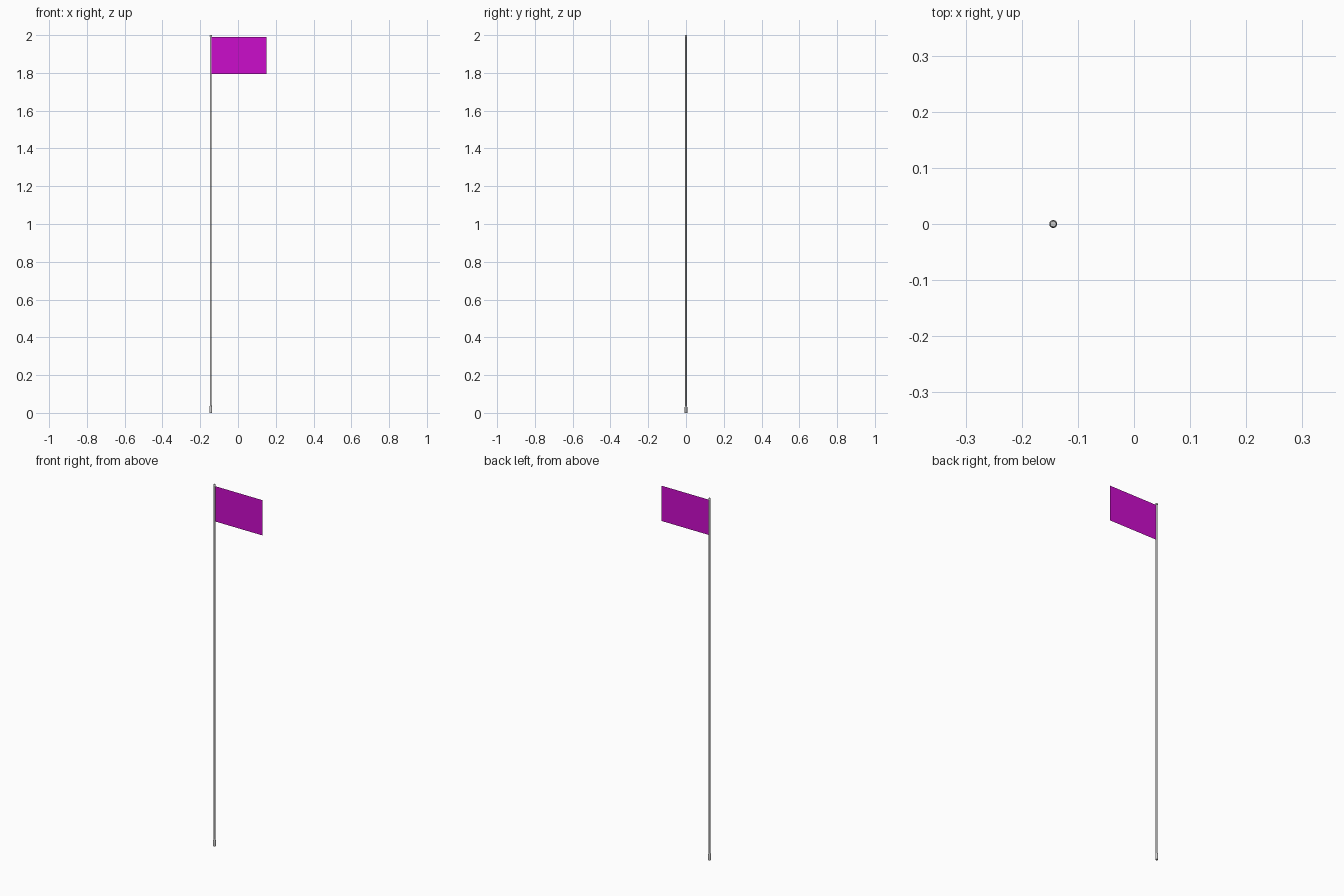
import bpy, bmesh, math

if "Cube" in bpy.data.objects:
    bpy.data.objects.remove(bpy.data.objects["Cube"])

POLE_X = -0.144


def lathe(name, profile, sides=24):
    # Revolve (radius, height) points around the pole axis and close the ends
    bm = bmesh.new()
    rings = []
    for r, z in profile:
        rings.append([bm.verts.new((r * math.cos(2 * math.pi * i / sides),
                                    r * math.sin(2 * math.pi * i / sides), z))
                      for i in range(sides)])
    for a, b in zip(rings, rings[1:]):
        for i in range(sides):
            j = (i + 1) % sides
            bm.faces.new((a[i], a[j], b[j], b[i]))
    bm.faces.new(rings[0][::-1])
    bm.faces.new(rings[-1])
    mesh = bpy.data.meshes.new(name)
    bm.to_mesh(mesh)
    bm.free()
    obj = bpy.data.objects.new(name, mesh)
    obj.location.x = POLE_X
    bpy.context.collection.objects.link(obj)
    bpy.ops.object.select_all(action='DESELECT')
    obj.select_set(True)
    bpy.context.view_layer.objects.active = obj
    bpy.ops.object.shade_smooth_by_angle(angle=math.radians(35))
    return obj


# Slim shaft, with a slightly wider foot and a small cap on top
lathe("pole", [(0.005, 0.03), (0.005, 1.994)])
lathe("foot", [(0.007, 0.0), (0.007, 0.03), (0.005, 0.038)])
lathe("top_cap", [(0.006, 1.992), (0.006, 1.998), (0.005, 2.0)])

# Flat cloth
bpy.ops.mesh.primitive_plane_add(size=1)
flag = bpy.context.object
flag.name = "flag"
x0, x1, z0, z1 = POLE_X + 0.003, 0.151, 1.795, 1.99
flag.location = ((x0 + x1) / 2, 0, (z0 + z1) / 2)
flag.rotation_euler.x = math.pi / 2
flag.scale = (x1 - x0, z1 - z0, 1)
cloth = bpy.data.materials.new("magenta_cloth")
cloth.diffuse_color = (0.6, 0.004, 0.6, 1)
cloth.use_nodes = True
cloth.node_tree.nodes["Principled BSDF"].inputs["Base Color"].default_value = cloth.diffuse_color
flag.data.materials.append(cloth)
